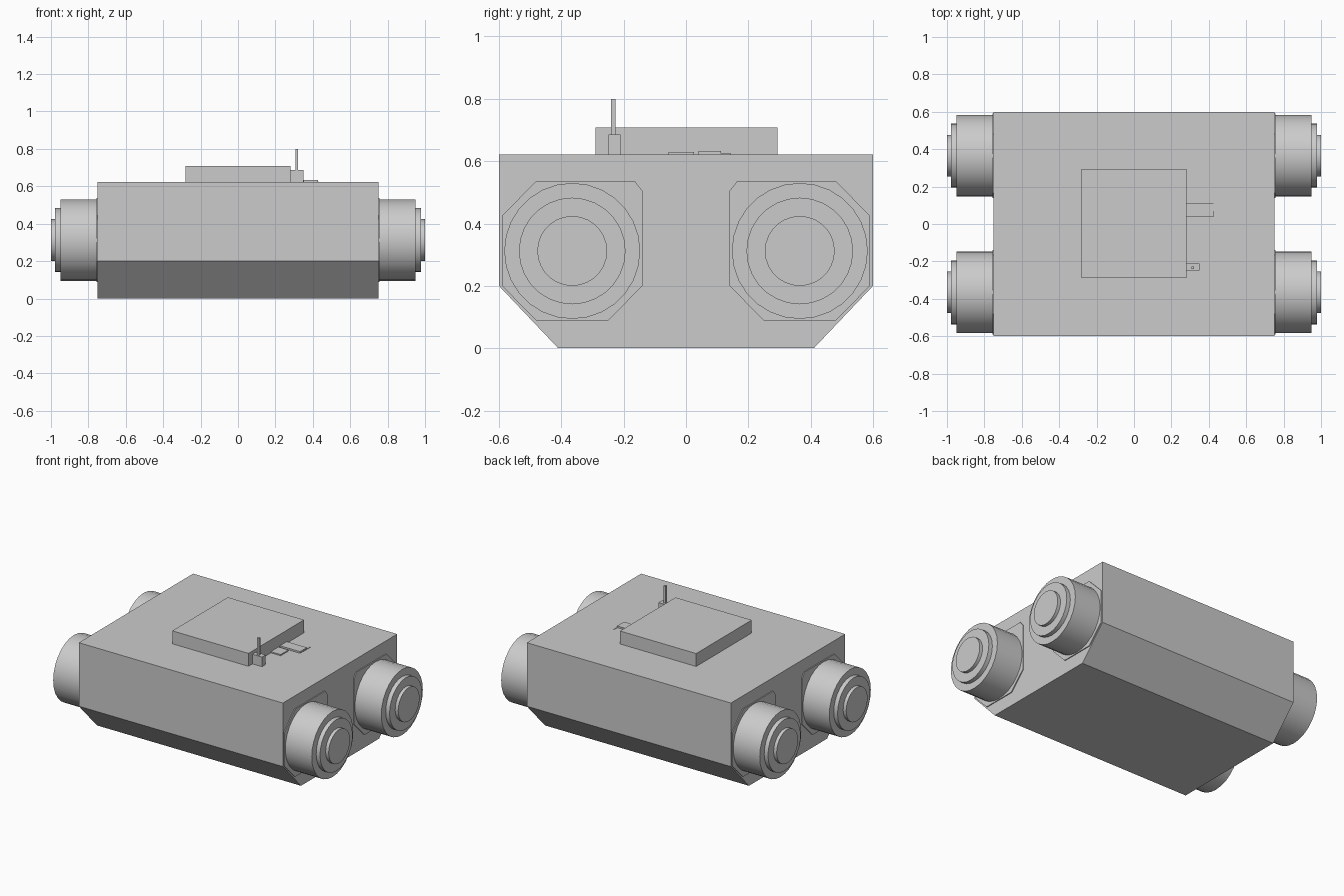
import bpy, bmesh, math
from mathutils import Matrix

if "Cube" in bpy.data.objects:
    bpy.data.objects.remove(bpy.data.objects["Cube"], do_unlink=True)

grey = bpy.data.materials.new("light_grey")
grey.use_nodes = True
COLOUR = (0.6, 0.6, 0.6, 1)
grey.diffuse_color = COLOUR
grey.node_tree.nodes["Principled BSDF"].inputs["Base Color"].default_value = COLOUR


def finish(name, bm, smooth=False):
    bmesh.ops.recalc_face_normals(bm, faces=bm.faces)
    mesh = bpy.data.meshes.new(name)
    bm.to_mesh(mesh)
    bm.free()
    mesh.materials.append(grey)
    obj = bpy.data.objects.new(name, mesh)
    bpy.context.collection.objects.link(obj)
    if smooth:
        bpy.ops.object.select_all(action='DESELECT')
        obj.select_set(True)
        bpy.context.view_layer.objects.active = obj
        bpy.ops.object.shade_smooth_by_angle(angle=math.radians(35))
    return obj


def prism(name, profile, x0, x1):
    """Extrude a (y, z) outline along x."""
    bm = bmesh.new()
    face = bm.faces.new([bm.verts.new((x0, y, z)) for y, z in profile])
    out = bmesh.ops.extrude_face_region(bm, geom=[face])
    verts = [v for v in out["geom"] if isinstance(v, bmesh.types.BMVert)]
    bmesh.ops.translate(bm, verts=verts, vec=(x1 - x0, 0, 0))
    return finish(name, bm)


def box(name, x0, x1, y0, y1, z0, z1):
    return prism(name, [(y0, z0), (y1, z0), (y1, z1), (y0, z1)], x0, x1)


def lathe(name, steps, y, z, side):
    """Spin (x, radius) steps about an axle parallel to x."""
    bm = bmesh.new()
    verts = [bm.verts.new((side * x, 0, r)) for x, r in steps]
    edges = [bm.edges.new(pair) for pair in zip(verts, verts[1:])]
    bmesh.ops.spin(bm, geom=verts + edges, cent=(0, 0, 0), axis=(1, 0, 0),
                   angle=math.tau, steps=28, use_duplicate=False)
    bmesh.ops.remove_doubles(bm, verts=bm.verts, dist=0.0005)
    bmesh.ops.translate(bm, verts=bm.verts, vec=(0, y, z))
    return finish(name, bm, smooth=True)


# Hull with chamfered lower edges
half = [(0.41, 0), (0.6, 0.2), (0.6, 0.622)]
prism("hull", half + [(-y, z) for y, z in reversed(half)], -0.75, 0.75)

# Wheels with stepped hubs, each on a clipped mounting plate
wheel = [(0.74, 0), (0.74, 0.218), (0.95, 0.218), (0.95, 0.171),
         (0.978, 0.171), (0.978, 0.112), (1.0, 0.112), (1.0, 0)]
plate = [(0.48, 0.537), (0.165, 0.537), (0.14, 0.505), (0.14, 0.2),
         (0.25, 0.088), (0.48, 0.088), (0.59, 0.2), (0.59, 0.425)]
for side, side_name in ((1, "left"), (-1, "right")):
    for end, end_name in ((-1, "front"), (1, "back")):
        label = f"{end_name}_{side_name}"
        lathe(f"wheel_{label}", wheel, end * 0.365, 0.312, side)
        prism(f"wheel_plate_{label}", [(end * y, z) for y, z in plate],
              side * 0.745, side * 0.756)

# Roof hatch and its small fittings
box("roof_hatch", -0.28, 0.28, -0.29, 0.293, 0.615, 0.708)
box("antenna_base", 0.275, 0.35, -0.248, -0.21, 0.615, 0.686)
box("antenna_rod", 0.308, 0.322, -0.24, -0.226, 0.68, 0.8)
box("short_bracket", 0.275, 0.353, -0.056, 0.026, 0.615, 0.63)
box("long_bracket", 0.275, 0.428, 0.04, 0.112, 0.615, 0.633)
box("bracket_lip", 0.426, 0.43, 0.07, 0.145, 0.615, 0.625)
